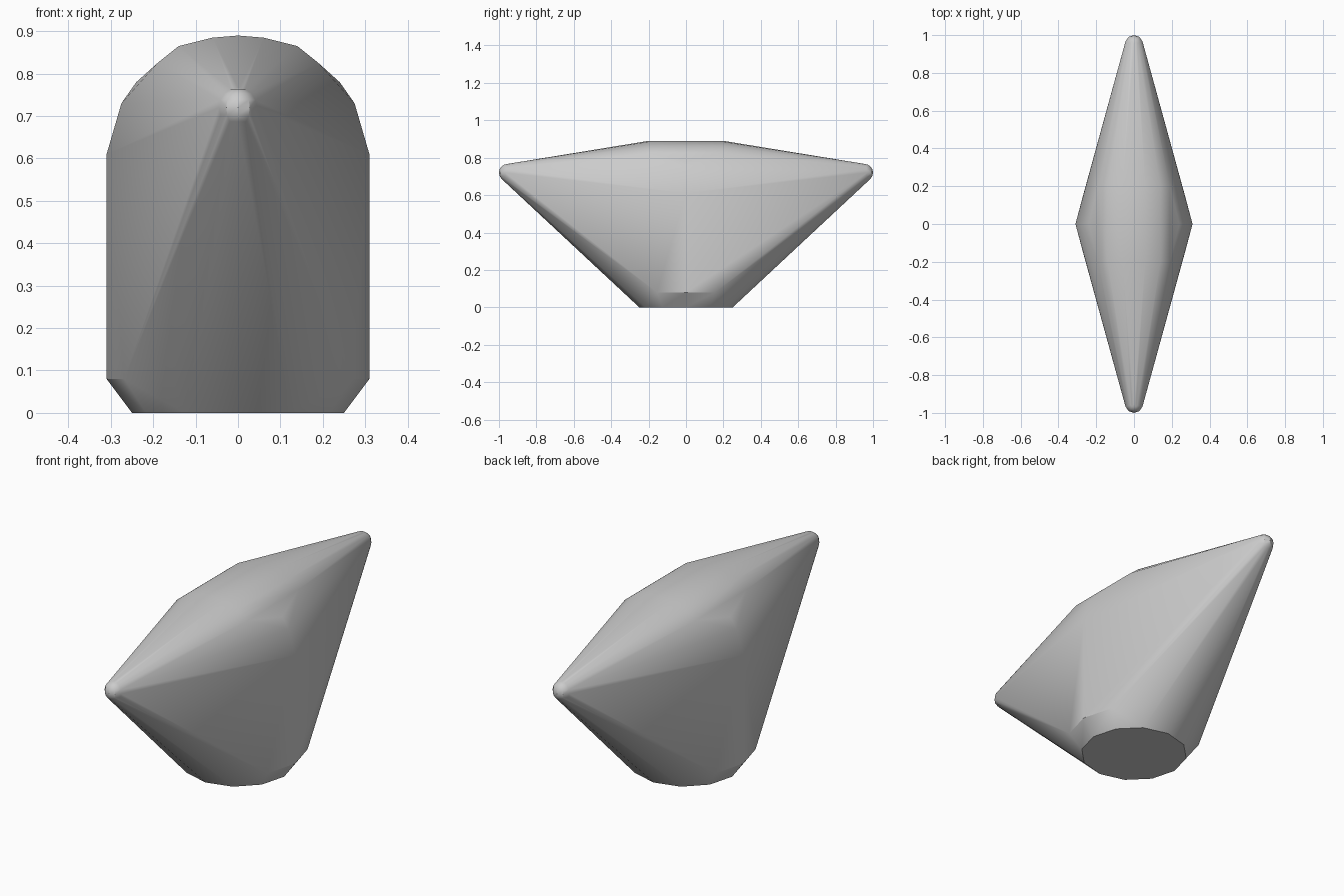
import bpy, bmesh
from math import cos, sin, pi, radians
from mathutils import Matrix

cube = bpy.data.objects.get("Cube")
if cube:
    bpy.data.objects.remove(cube, do_unlink=True)

grey = bpy.data.materials.new("plain grey")
grey.use_nodes = True
colour = (0.6, 0.6, 0.6, 1)
grey.diffuse_color = colour
grey.node_tree.nodes["Principled BSDF"].inputs["Base Color"].default_value = colour

bm = bmesh.new()


def ring(radius, z, sides=12):
    for i in range(sides):
        a = 2 * pi * i / sides
        bm.verts.new((radius * cos(a), radius * sin(a), z))


# Flat foot with a chamfer up to the wall
ring(0.25, 0)
ring(0.31, 0.08)

# Rounded crown: wide shoulders in the middle, a flat-topped ridge along y
shoulder = [(0.31, 0.61), (0.275, 0.73), (0.24, 0.78)]
crown = [(0, 0.89), (0.06, 0.885), (0.14, 0.865), (0.19, 0.825)]
for side in (-1, 1):
    for x, z in shoulder:
        bm.verts.new((side * x, 0, z))
    for x, z in crown:
        for y in (-0.2, 0.2):
            bm.verts.new((side * x, y, z))

# Small rounded tips at the front and back
for y in (-0.953, 0.953):
    bmesh.ops.create_uvsphere(bm, u_segments=10, v_segments=8, radius=0.047,
                              matrix=Matrix.Translation((0, y, 0.72)))

# Wrap all parts in one taut skin
bmesh.ops.remove_doubles(bm, verts=bm.verts, dist=0.001)
bmesh.ops.delete(bm, geom=bm.edges[:], context='EDGES_FACES')
hull = bmesh.ops.convex_hull(bm, input=bm.verts[:])
inside = [v for v in hull["geom_interior"] if isinstance(v, bmesh.types.BMVert)]
bmesh.ops.delete(bm, geom=inside, context='VERTS')
bmesh.ops.dissolve_limit(bm, angle_limit=radians(1), verts=bm.verts[:], edges=bm.edges[:])
bmesh.ops.recalc_face_normals(bm, faces=bm.faces[:])

mesh = bpy.data.meshes.new("pointed_body")
bm.to_mesh(mesh)
bm.free()
mesh.materials.append(grey)
body = bpy.data.objects.new("pointed_body", mesh)
bpy.context.collection.objects.link(body)

bpy.ops.object.select_all(action='DESELECT')
body.select_set(True)
bpy.context.view_layer.objects.active = body
bpy.ops.object.shade_smooth_by_angle(angle=radians(35))
